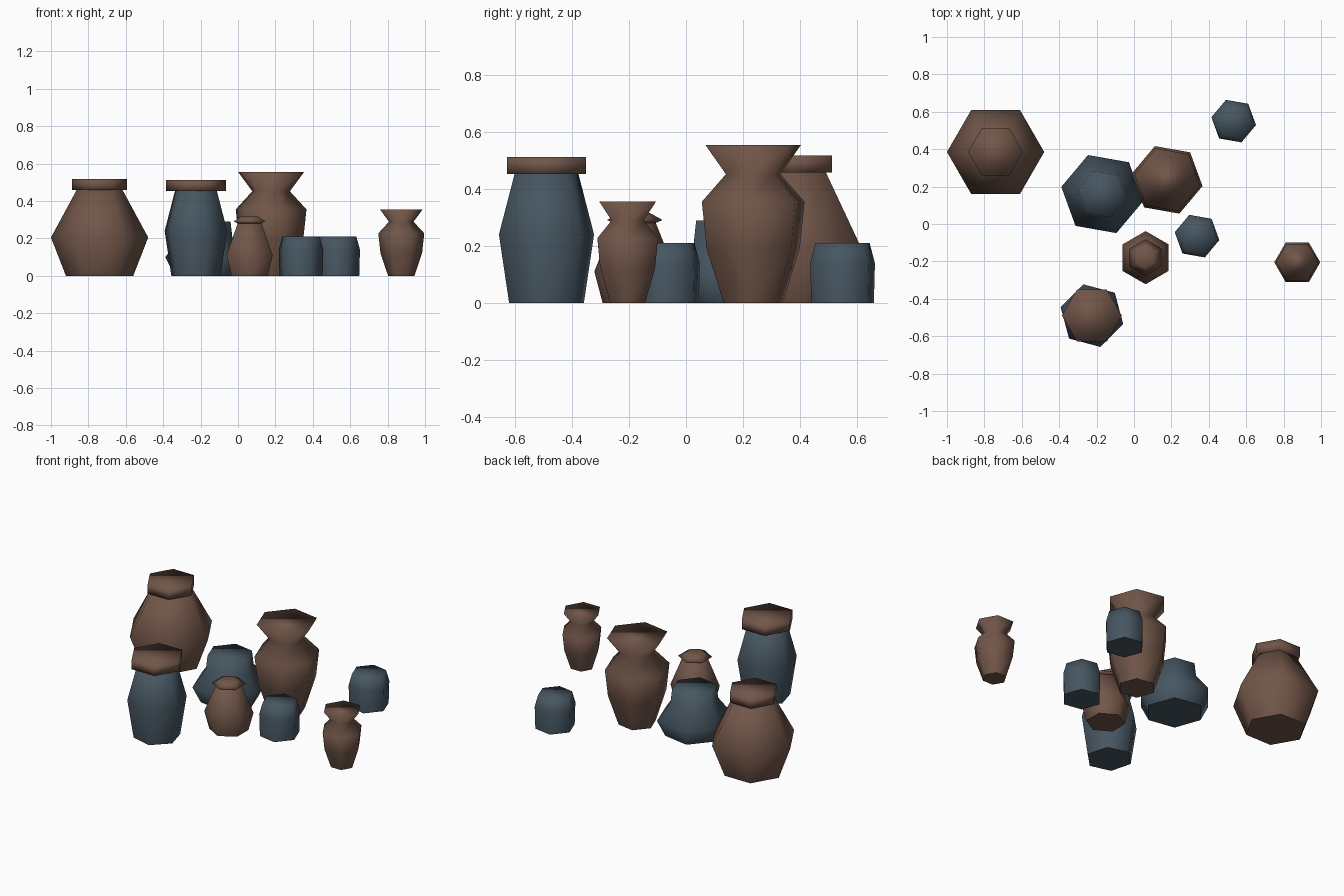
import bpy, bmesh, math

if "Cube" in bpy.data.objects:
    bpy.data.objects.remove(bpy.data.objects["Cube"])

def material(name, rgb):
    m = bpy.data.materials.new(name)
    m.diffuse_color = (*rgb, 1)
    m.use_nodes = True
    m.node_tree.nodes["Principled BSDF"].inputs["Base Color"].default_value = m.diffuse_color
    return m

clay = material("brown clay", (0.165, 0.092, 0.066))
slate = material("slate blue glaze", (0.062, 0.093, 0.120))
SIDES = 6

def lathe(name, mat, center, phase, profile, scale=1.0):
    """Closed six-sided turned form; profile is (radius, height) pairs, bottom to top."""
    bm = bmesh.new()
    rings = []
    for r, z in profile:
        ring = []
        for i in range(SIDES):
            a = math.radians(phase) + math.tau * i / SIDES
            ring.append(bm.verts.new((r * scale * math.cos(a), r * scale * math.sin(a), z * scale)))
        rings.append(ring)
    for lo, hi in zip(rings, rings[1:]):
        for i in range(SIDES):
            j = (i + 1) % SIDES
            bm.faces.new((lo[i], lo[j], hi[j], hi[i]))
    bm.faces.new(rings[-1])
    bottom = bm.faces.new(rings[0][::-1])
    for f in bm.faces:
        f.smooth = True
    # flat foot with a crisp edge
    if profile[0][1] == 0:
        bottom.smooth = False
        for e in bottom.edges:
            e.smooth = False
    me = bpy.data.meshes.new(name)
    bm.to_mesh(me)
    bm.free()
    me.materials.append(mat)
    ob = bpy.data.objects.new(name, me)
    ob.location = (*center, 0)
    bpy.context.collection.objects.link(ob)
    return ob

# large round pot with collar
POT = (-0.74, 0.385)
lathe("large_pot_body", clay, POT, 0, [(0.18, 0), (0.26, 0.205), (0.122, 0.46)])
lathe("large_pot_collar", clay, POT, 0, [(0.147, 0.458), (0.147, 0.517)])

# tall blue jar with clay collar
TALL = (-0.225, -0.49)
lathe("tall_jar_body", slate, TALL, 45, [(0.136, 0), (0.173, 0.24), (0.115, 0.457)])
lathe("tall_jar_collar", clay, TALL, 0, [(0.16, 0.453), (0.16, 0.513)])

# flared vases, the same profile at two sizes
VASE = [(0.11, 0), (0.174, 0.19), (0.192, 0.355), (0.102, 0.452), (0.179, 0.555)]
lathe("large_flared_vase", clay, (0.177, 0.236), 50, VASE)
lathe("small_flared_vase", clay, (0.873, -0.205), 0, VASE, 0.64)

# squat blue jar with wide neck
lathe("squat_jar", slate, (-0.17, 0.16), 50,
      [(0.172, 0), (0.222, 0.10), (0.142, 0.205), (0.132, 0.29)])

# small bottle with a spreading lip and stopper
BOTTLE = (0.062, -0.18)
lathe("bottle_body", clay, BOTTLE, 30, [(0.113, 0), (0.142, 0.11), (0.072, 0.285)])
lathe("bottle_lip", clay, BOTTLE, 30, [(0.072, 0.28), (0.098, 0.291), (0.048, 0.318)])

# pair of small blue cups
for n, c in enumerate([(0.337, -0.065), (0.533, 0.55)]):
    lathe(f"small_cup_{n + 1}", slate, c, 50, [(0.117, 0), (0.121, 0.14), (0.101, 0.21)])
